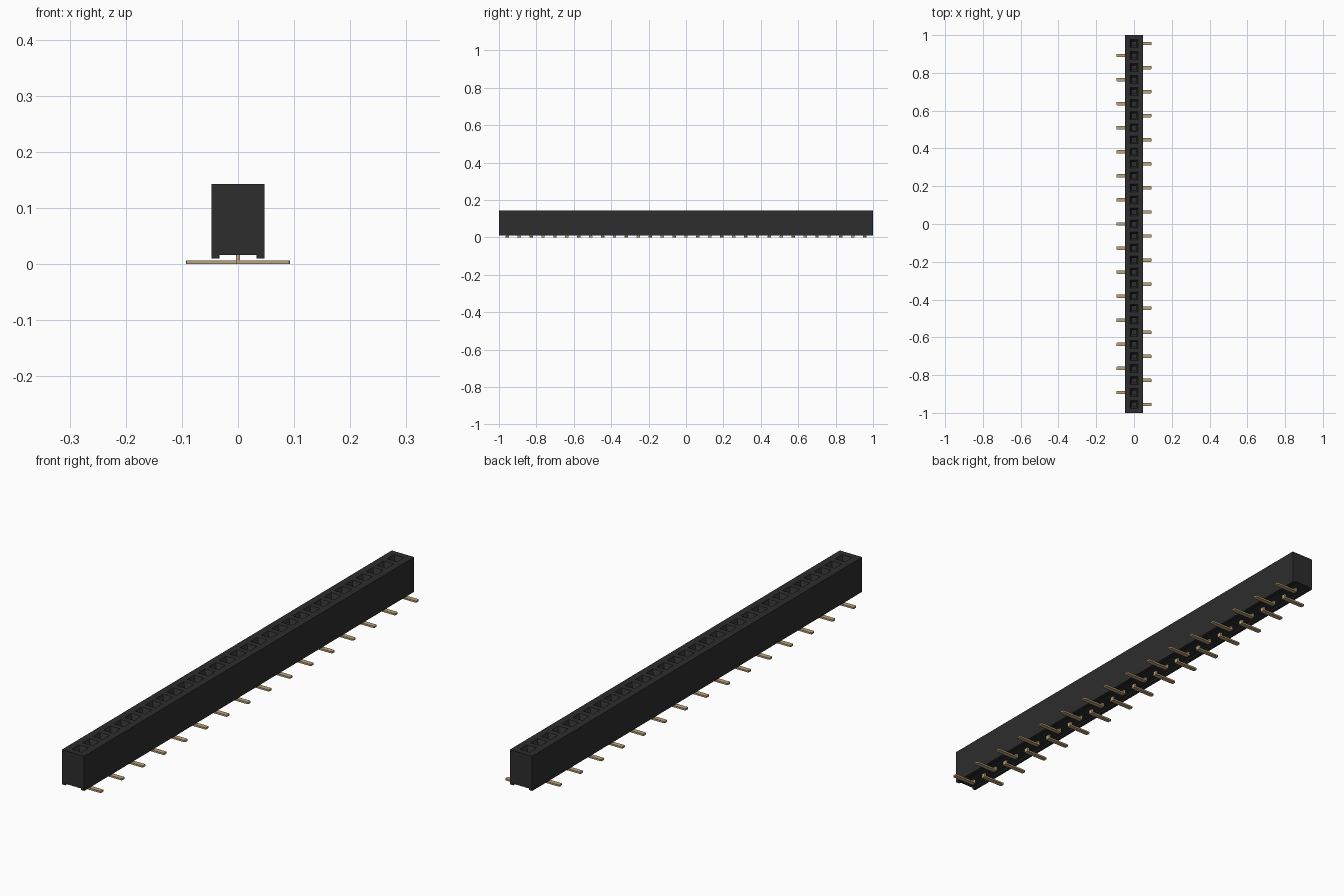
import bpy, bmesh, math
from mathutils import Matrix

cube = bpy.data.objects.get("Cube")
if cube:
    bpy.data.objects.remove(cube)

COUNT, PITCH = 31, 0.0637
HALF_W, TOP, FOOT, BELLY = 0.0475, 0.143, 0.010, 0.016
pin_y = [(COUNT - 1) / 2 * PITCH - i * PITCH for i in range(COUNT)]


def material(name, rgb, rough):
    m = bpy.data.materials.new(name)
    m.use_nodes = True
    m.diffuse_color = (*rgb, 1)
    bsdf = next(n for n in m.node_tree.nodes if n.type == 'BSDF_PRINCIPLED')
    bsdf.inputs["Base Color"].default_value = (*rgb, 1)
    bsdf.inputs["Roughness"].default_value = rough
    return m


black = material("black plastic", (0.026, 0.026, 0.026), 0.6)
gold = material("pale gold", (0.50, 0.37, 0.20), 0.4)


def finish(bm, name, mat):
    bmesh.ops.recalc_face_normals(bm, faces=bm.faces)
    me = bpy.data.meshes.new(name)
    bm.to_mesh(me)
    bm.free()
    me.materials.append(mat)
    ob = bpy.data.objects.new(name, me)
    bpy.context.scene.collection.objects.link(ob)
    return ob


def box(bm, x, y, z):
    """Box between (min, max) pairs."""
    size = [b - a for a, b in (x, y, z)]
    mid = [(a + b) / 2 for a, b in (x, y, z)]
    mat = Matrix.Translation(mid) @ Matrix.Diagonal((*size, 1))
    return bmesh.ops.create_cube(bm, size=1, matrix=mat)["verts"]


# Housing: an open-bottomed channel profile swept along y, one socket per cell
bm = bmesh.new()
profile = [(-HALF_W, TOP), (-HALF_W, FOOT), (-0.033, FOOT), (-0.033, BELLY),
           (0.033, BELLY), (0.033, FOOT), (HALF_W, FOOT), (HALF_W, TOP)]
edge = COUNT / 2 * PITCH
stations = [1.0] + [edge - i * PITCH for i in range(COUNT + 1)] + [-1.0]
sections = [[bm.verts.new((x, y, z)) for x, z in profile] for y in stations]
bm.faces.new(sections[0])
bm.faces.new(sections[-1])
for s, (a, b) in enumerate(zip(sections, sections[1:])):
    for k in range(len(profile) - 1):
        bm.faces.new((a[k], a[k + 1], b[k + 1], b[k]))
    rim = [a[0], a[-1], b[-1], b[0]]
    if 1 <= s <= COUNT:
        # Tapered mouth, straight shaft, closed floor
        y = pin_y[s - 1]
        for r, z in ((0.021, TOP), (0.011, TOP - 0.022), (0.011, 0.04)):
            ring = [bm.verts.new((sx * r, y + sy * r, z))
                    for sx, sy in ((-1, 1), (1, 1), (1, -1), (-1, -1))]
            for k in range(4):
                n = (k + 1) % 4
                bm.faces.new((rim[k], rim[n], ring[n], ring[k]))
            rim = ring
    bm.faces.new(rim)
finish(bm, "housing", black)

# Spring contacts: a pair of thin blades inside every socket
bm = bmesh.new()
for y in pin_y:
    for s in (-1, 1):
        yc = y + s * 0.006
        box(bm, (-0.004, 0.004), (yc - 0.002, yc + 0.002), (0.04, 0.105))
finish(bm, "socket_contacts", gold)

# Surface-mount legs: alternate sides, each with a short stem into the housing
bm = bmesh.new()
for i, y in enumerate(pin_y):
    side = 1 if i % 2 == 0 else -1
    x = sorted((-0.004 * side, 0.093 * side))
    verts = box(bm, x, (y - 0.009, y + 0.009), (0, 0.0065))
    # Round the outer tip in plan
    tip = [e for e in {e for v in verts for e in v.link_edges}
           if all(abs(v.co.x) > 0.05 for v in e.verts)
           and abs(e.verts[0].co.z - e.verts[1].co.z) > 0.005]
    bmesh.ops.bevel(bm, geom=tip, offset=0.004, segments=2, affect='EDGES', profile=0.5)
    box(bm, (-0.004, 0.004), (y - 0.008, y + 0.008), (0.006, 0.02))
finish(bm, "solder_legs", gold)
